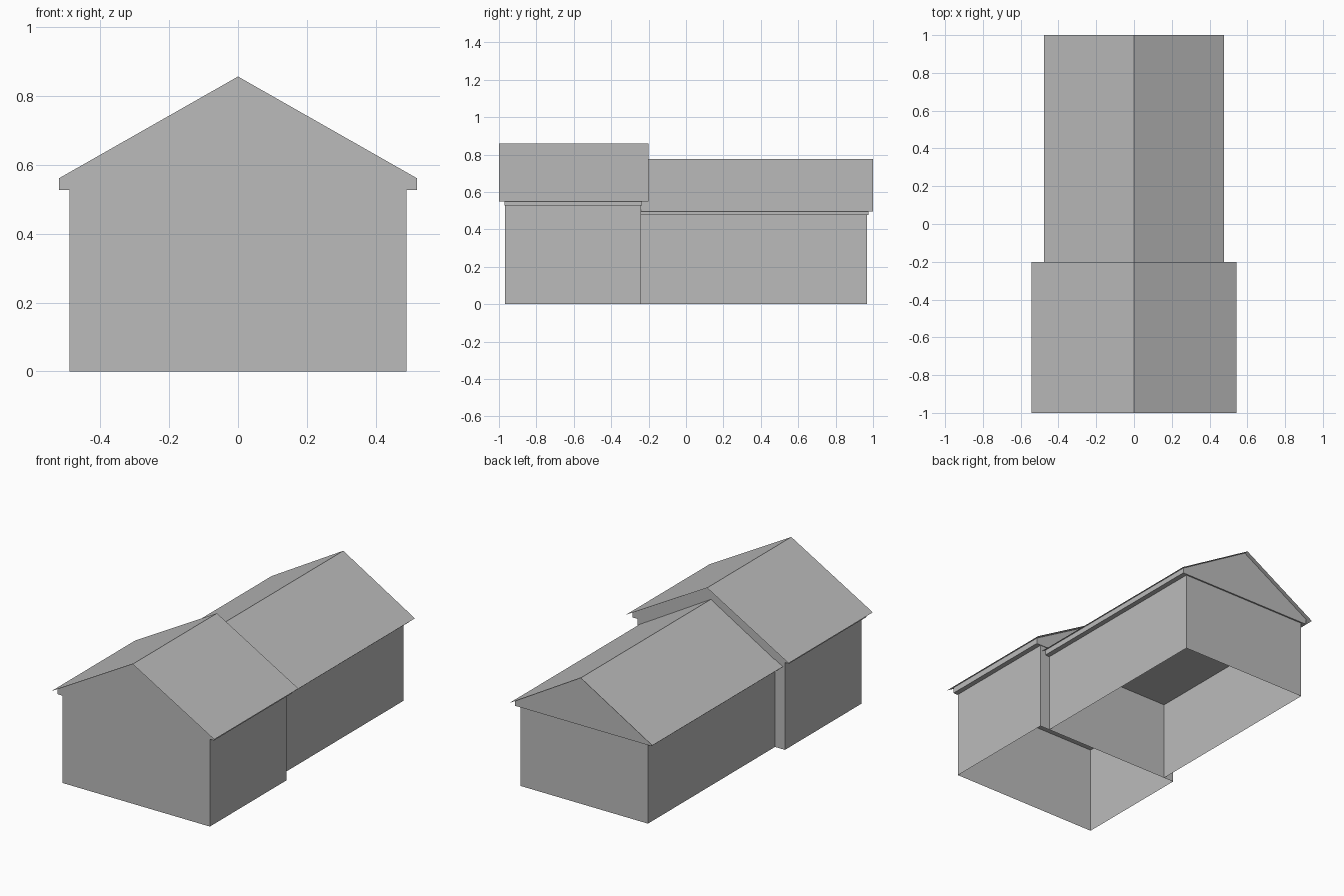
import bpy
import bmesh

cube = bpy.data.objects.get("Cube")
if cube:
    bpy.data.objects.remove(cube, do_unlink=True)

COLOR = (0.5, 0.5, 0.5, 1.0)
grey = bpy.data.materials.new("plain grey")
grey.use_nodes = True
grey.diffuse_color = COLOR
grey.node_tree.nodes["Principled BSDF"].inputs["Base Color"].default_value = COLOR


def extrude_profile(name, profile, y0, y1, closed=True):
    """Sweep an (x, z) outline along y; closed outlines get end caps."""
    bm = bmesh.new()
    front = [bm.verts.new((x, y0, z)) for x, z in profile]
    back = [bm.verts.new((x, y1, z)) for x, z in profile]
    n = len(profile)
    for i in range(n if closed else n - 1):
        j = (i + 1) % n
        bm.faces.new((front[i], front[j], back[j], back[i]))
    if closed:
        bm.faces.new(front[::-1])
        bm.faces.new(back)
        bmesh.ops.recalc_face_normals(bm, faces=bm.faces[:])
    mesh = bpy.data.meshes.new(name)
    bm.to_mesh(mesh)
    bm.free()
    mesh.materials.append(grey)
    obj = bpy.data.objects.new(name, mesh)
    bpy.context.collection.objects.link(obj)
    return obj


def walls(name, half, y0, y1, top):
    """Four thin walls, open underneath."""
    bm = bmesh.new()
    corners = [(-half, y0), (half, y0), (half, y1), (-half, y1)]
    low = [bm.verts.new((x, y, 0)) for x, y in corners]
    high = [bm.verts.new((x, y, top)) for x, y in corners]
    for i in range(4):
        j = (i + 1) % 4
        bm.faces.new((low[i], low[j], high[j], high[i]))
    mesh = bpy.data.meshes.new(name)
    bm.to_mesh(mesh)
    bm.free()
    mesh.materials.append(grey)
    obj = bpy.data.objects.new(name, mesh)
    bpy.context.collection.objects.link(obj)


def block(name, half, wall_y, gable_y, roof_y, wall_top, eave, ridge):
    """Walls, a gabled loft with boxed eaves, and a thin overhanging roof."""
    loft = half + 0.03
    edge = half + 0.052
    slope = (ridge - eave) / edge
    shoulder = ridge - slope * loft - 0.001
    walls(name + "_walls", half, *wall_y, wall_top)
    extrude_profile(name + "_gable_loft",
                    [(-loft, wall_top), (loft, wall_top), (loft, shoulder),
                     (0, ridge - 0.001), (-loft, shoulder)], *gable_y)
    extrude_profile(name + "_roof", [(edge, eave), (0, ridge), (-edge, eave)],
                    *roof_y, closed=False)


# Tall front block and longer, lower rear block
block("front_block", 0.49, (-0.967, -0.24), (-0.971, -0.236), (-1.0, -0.2),
      0.527, 0.55, 0.858)
block("rear_block", 0.424, (-0.24, 0.967), (-0.24, 0.976), (-0.24, 1.0),
      0.477, 0.496, 0.775)
